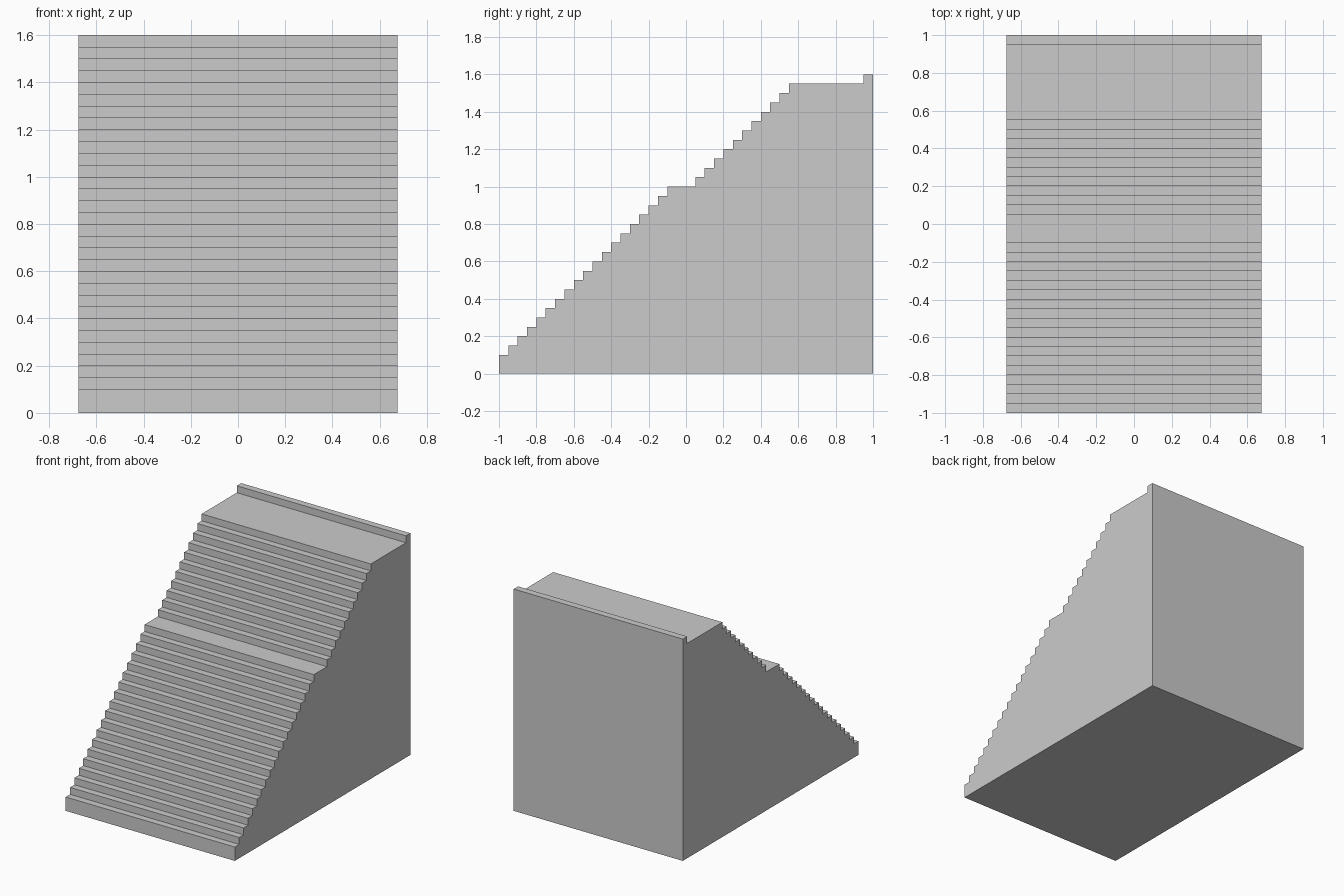
import bpy, bmesh

if "Cube" in bpy.data.objects:
    bpy.data.objects.remove(bpy.data.objects["Cube"])

HALF_WIDTH = 0.675
STEP = 0.05


def flight(y, z, count):
    """Profile points of riser tops and tread ends; each riser starts at (y, z)."""
    pts = []
    for i in range(count):
        pts += [(y + i * STEP, z + i * STEP), (y + i * STEP, z + (i + 1) * STEP)]
    return pts


# Side profile (y, z): base, lower flight, landing, upper flight, platform, rear curb
profile = [(-1, 0), (-1, 0.10)]
profile += flight(-0.95, 0.10, 18)
profile += flight(0.05, 1.00, 11)
profile += [(0.95, 1.55), (0.95, 1.60), (1, 1.60), (1, 0)]

# Extrude the profile across the width
bm = bmesh.new()
face = bm.faces.new([bm.verts.new((-HALF_WIDTH, y, z)) for y, z in profile])
ext = bmesh.ops.extrude_face_region(bm, geom=[face])
moved = [g for g in ext["geom"] if isinstance(g, bmesh.types.BMVert)]
bmesh.ops.translate(bm, verts=moved, vec=(2 * HALF_WIDTH, 0, 0))
bmesh.ops.recalc_face_normals(bm, faces=bm.faces)

mesh = bpy.data.meshes.new("staircase")
bm.to_mesh(mesh)
bm.free()
bpy.context.collection.objects.link(bpy.data.objects.new("staircase", mesh))
